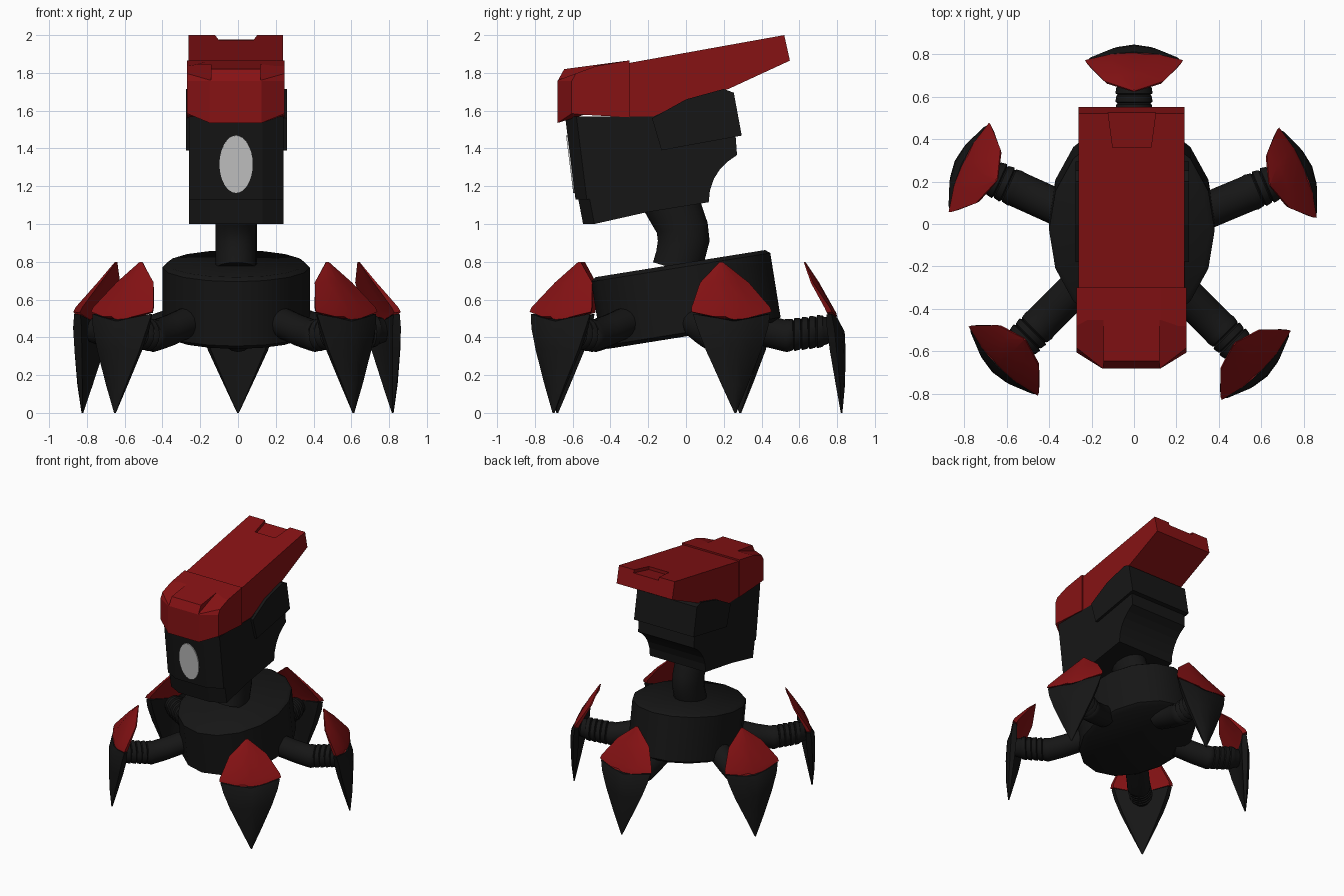
import bpy, bmesh, math
from mathutils import Vector, Matrix

if "Cube" in bpy.data.objects:
    bpy.data.objects.remove(bpy.data.objects["Cube"])


def material(name, rgb):
    m = bpy.data.materials.new(name)
    m.diffuse_color = (*rgb, 1)
    m.use_nodes = True
    m.node_tree.nodes["Principled BSDF"].inputs["Base Color"].default_value = m.diffuse_color
    return m


BLACK = material("matte black", (0.008, 0.008, 0.008))
RED = material("deep red", (0.24, 0.006, 0.007))
GREY = material("lens grey", (0.58, 0.58, 0.58))


def finish(name, bm, mat, smooth=None):
    bmesh.ops.recalc_face_normals(bm, faces=bm.faces)
    me = bpy.data.meshes.new(name)
    bm.to_mesh(me)
    bm.free()
    ob = bpy.data.objects.new(name, me)
    bpy.context.collection.objects.link(ob)
    me.materials.append(mat)
    bpy.ops.object.select_all(action='DESELECT')
    ob.select_set(True)
    bpy.context.view_layer.objects.active = ob
    if smooth:
        bpy.ops.object.shade_smooth_by_angle(angle=math.radians(smooth))
    return ob


def loft(name, rings, mat, smooth=None):
    """Skin closed rings of points and cap both ends."""
    bm = bmesh.new()
    vs = [[bm.verts.new(p) for p in ring] for ring in rings]
    n = len(vs[0])
    for a, b in zip(vs, vs[1:]):
        for i in range(n):
            j = (i + 1) % n
            bm.faces.new((a[i], a[j], b[j], b[i]))
    bm.faces.new(vs[0])
    bm.faces.new(vs[-1])
    return finish(name, bm, mat, smooth)


def slab(name, profile, stations, mat, front=-9, smooth=None):
    """Side profile (y, z) swept over x; points ahead of 'front' shift per station."""
    rings = [[(x, y + (dy if y < front else 0), z) for y, z in profile]
             for x, dy in stations]
    return loft(name, rings, mat, smooth)


def cut(ob, cutter):
    cutter.hide_render = True
    mod = ob.modifiers.new("cut", 'BOOLEAN')
    mod.object = cutter
    mod.solver = 'EXACT'
    bpy.context.view_layer.objects.active = ob
    bpy.ops.object.modifier_apply(modifier=mod.name)
    bpy.data.objects.remove(cutter)


def tube(name, sections, mat, n=16, smooth=40):
    """Elliptical rings: (centre, direction, side radius, other radius)."""
    rings = []
    for c, d, ra, rb in sections:
        d = Vector(d).normalized()
        u = d.cross(Vector((0, 0, 1))) if abs(d.z) < 0.7 else Vector((1, 0, 0))
        u.normalize()
        v = d.cross(u)
        rings.append([Vector(c) + u * ra * math.cos(t) + v * rb * math.sin(t)
                      for t in (2 * math.pi * i / n for i in range(n))])
    return loft(name, rings, mat, smooth)


# Tilted drum body with softened rims
axis = Vector((0, -0.16, 1)).normalized()
base = Vector((-0.01, 0.03, 0.41))
tube("body", [(base + axis * h, axis, 0.39 - k, 0.48 - k) for h, k in
              ((0, 0.03), (0.02, 0), (0.365, 0), (0.385, 0.025))], BLACK)

# Curved neck
tube("neck", [((-0.01, y, z), (0, dy, 1), 0.11, r) for y, z, dy, r in
              ((-0.05, 0.76, 0.3, 0.13), (-0.03, 0.83, 0.2, 0.13),
               (-0.012, 0.91, 0, 0.137), (-0.02, 0.98, -0.2, 0.137),
               (-0.045, 1.04, -0.4, 0.14), (-0.08, 1.12, -0.4, 0.15))], BLACK)

# Head block with scooped lower back and slightly bowed face
HEAD = [(-0.64, 1.57), (-0.585, 1.13), (-0.57, 1.132), (-0.545, 1.0),
        (-0.21, 1.062), (0.12, 1.115), (0.127, 1.18), (0.148, 1.24),
        (0.18, 1.29), (0.22, 1.33), (0.27, 1.365), (0.25, 1.64),
        (0.02, 1.66), (-0.17, 1.57)]
slab("head", HEAD, [(-0.26, 0.06), (-0.15, 0), (0.13, 0), (0.24, 0.06)],
     BLACK, front=-0.5)

# Band wrapped around the back of the head
BAND = [(-0.18, 1.56), (-0.13, 1.39), (0.295, 1.468), (0.253, 1.695),
        (0.20, 1.715), (0.0, 1.66)]
slab("head_band", BAND, [(-0.275, 0), (0.26, 0)], BLACK)

# Oval eye plate lying on the sloping face
bm = bmesh.new()
bmesh.ops.create_cone(bm, cap_ends=True, segments=32, radius1=1, radius2=1, depth=1)
bmesh.ops.transform(bm, verts=bm.verts, matrix=(
    Matrix.Translation((-0.01, -0.6115, 1.317))
    @ Matrix.Rotation(math.radians(90) + math.atan(0.125), 4, 'X')
    @ Matrix.Diagonal((0.088, 0.153, 0.009, 1))))
finish("eye", bm, GREY)

# Long red roof
ROOF = [(-0.31, 1.851), (0.52, 2.0), (0.55, 1.865), (0.225, 1.715),
        (0.015, 1.65), (-0.17, 1.56), (-0.31, 1.565)]
roof = slab("roof", ROOF, [(-0.262, 0), (0.237, 0)], RED)
# Shallow tapered notch at its rear edge
notch = [[(-0.01 + s * w, y, 1.828 + 0.179 * (y + 0.3) + h)
          for s, w, y in ((-1, 0.09, 0.36), (1, 0.09, 0.36),
                          (1, 0.122, 0.6), (-1, 0.122, 0.6))] for h in (0, 0.2)]
cut(roof, loft("notch_cutter", notch, RED))

# Red visor cap with chamfered nose
VISOR = [(-0.30, 1.866), (-0.645, 1.82), (-0.68, 1.757), (-0.68, 1.535),
         (-0.54, 1.578), (-0.30, 1.565)]
visor = slab("visor", VISOR, [(-0.27, 0.075), (-0.15, 0), (0.125, 0), (0.247, 0.075)],
             RED, front=-0.6)
for v in visor.data.vertices:          # lift the lower corners of the nose
    if v.co.z < 1.56 and abs(v.co.x + 0.01) > 0.2:
        v.co.z += 0.05
# Lowered corner steps beside the centre of the brow
STEP = [(-0.75, 1.735), (-0.44, 1.85), (-0.44, 1.95), (-0.75, 1.95)]
for x0, x1 in ((-0.4, -0.143), (0.12, 0.4)):
    cut(visor, slab("step_cutter", STEP, [(x0, 0), (x1, 0)], RED))


# Claw and shin-plate cross-section: bowed outside, shallower inside
def claw_ring(place, z, w, edge, mid, dip, inner):
    pts = []
    for t in (-1, -0.5, 0, 0.5, 1):
        pts.append((t, edge + (mid - edge) * (1 - t * t)))
    for t in (0.9, 0.45, 0, -0.45, -0.9):
        pts.append((t, edge + (mid - edge) * (1 - t * t) * 0.5 - inner))
    return [place(r, t * w, z - dip * (1 - abs(t))) for t, r in pts]


CLAW = [(0.525, 0.222, 0.77, 0.81, 0.04, 0.03), (0.45, 0.203, 0.785, 0.84, 0.02, 0.045),
        (0.33, 0.158, 0.797, 0.845, 0, 0.04), (0.15, 0.075, 0.815, 0.842, 0, 0.025),
        (0.0, 0.005, 0.823, 0.828, 0, 0.004)]
PLATE = [(0.80, 0.008, 0.628, 0.632, 0, 0.005), (0.69, 0.14, 0.672, 0.705, 0, 0.015),
         (0.56, 0.225, 0.76, 0.795, 0.03, 0.03), (0.535, 0.23, 0.772, 0.808, 0.05, 0.03)]
# Leg path: distance, height, radius, with ribs near the claw
LEG = [(0.28, 0.48, 0.085), (0.42, 0.435, 0.085), (0.52, 0.41, 0.085)]
for i in range(5):
    r = 0.535 + i * 0.04
    LEG += [(r, 0.41 + i * 0.005, 0.088), (r + 0.028, 0.413 + i * 0.005, 0.083),
            (r + 0.034, 0.413 + i * 0.005, 0.076)]
LEG.append((0.79, 0.44, 0.06))

# Five legs: facing angle and hip offset
for name, deg, ox, oy in (("back", 90, 0, 0), ("right", 22.7, 0.06, -0.056),
                          ("left", 155.7, -0.074, -0.051),
                          ("front_left", 225, -0.07, -0.10),
                          ("front_right", -45, 0.03, -0.12)):
    c, s = math.cos(math.radians(deg)), math.sin(math.radians(deg))

    def place(r, t, z):
        return Vector((ox + r * c - t * s, oy + r * s + t * c, z))

    tube(name + "_leg", [(place(r, 0, z), (c, s, 0), k, k) for r, z, k in LEG], BLACK)
    loft(name + "_claw", [claw_ring(place, *row) for row in CLAW], BLACK, 35)
    loft(name + "_shin_plate", [claw_ring(place, *row) for row in PLATE], RED, 25)
